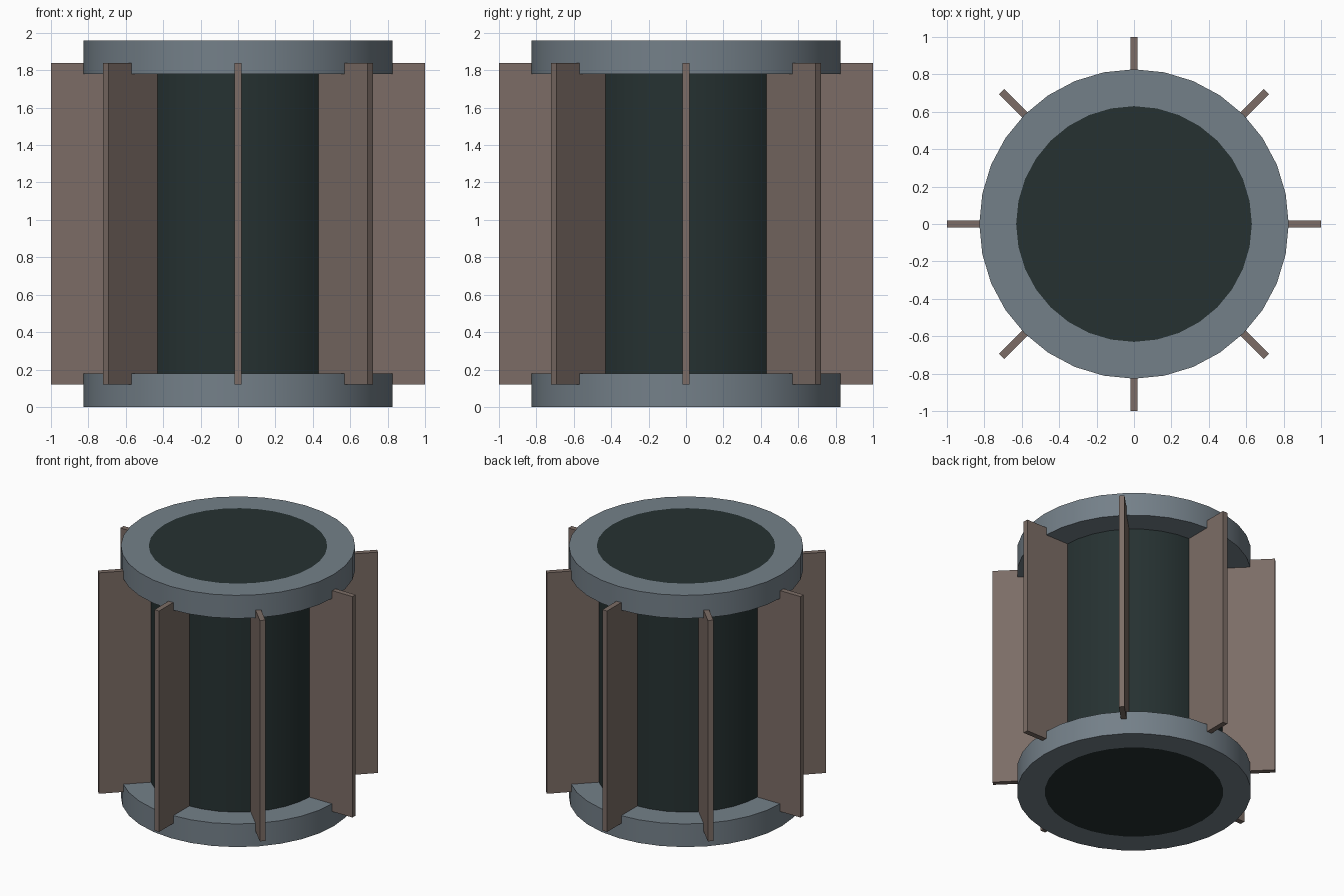
import bpy
import math
from mathutils import Matrix

if "Cube" in bpy.data.objects:
    bpy.data.objects.remove(bpy.data.objects["Cube"], do_unlink=True)

SIDES = 32
HEIGHT = 1.96
CORE_R, COLLAR_R, COLLAR_H = 0.63, 0.827, 0.18
FIN_IN, FIN_OUT, FIN_T = 0.6, 1.0, 0.04
FIN_LOW, FIN_HIGH = 0.12, 1.84


def material(name, rgb):
    mat = bpy.data.materials.new(name)
    mat.use_nodes = True
    colour = (*rgb, 1.0)
    mat.diffuse_color = colour
    mat.node_tree.nodes["Principled BSDF"].inputs["Base Color"].default_value = colour
    return mat


def ring(name, inner, outer, z0, z1, mat):
    """Closed ring with a rectangular section."""
    section = [(inner, z0), (outer, z0), (outer, z1), (inner, z1)]
    verts, faces = [], []
    for i in range(SIDES):
        a = math.tau * i / SIDES
        verts += [(r * math.cos(a), r * math.sin(a), z) for r, z in section]
        j = (i + 1) % SIDES
        for k in range(4):
            n = (k + 1) % 4
            faces.append((i * 4 + k, j * 4 + k, j * 4 + n, i * 4 + n))
    mesh = bpy.data.meshes.new(name)
    mesh.from_pydata(verts, [], faces)
    obj = bpy.data.objects.new(name, mesh)
    bpy.context.collection.objects.link(obj)
    mesh.materials.append(mat)
    smooth(obj)


def smooth(obj):
    bpy.ops.object.select_all(action="DESELECT")
    obj.select_set(True)
    bpy.context.view_layer.objects.active = obj
    bpy.ops.object.shade_smooth_by_angle(angle=math.radians(30))


dark = material("dark core", (0.019, 0.031, 0.031))
steel = material("blue grey metal", (0.175, 0.216, 0.25))
brown = material("brown grey fins", (0.2, 0.152, 0.132))

# Central drum
bpy.ops.mesh.primitive_cylinder_add(vertices=SIDES, radius=CORE_R, depth=HEIGHT,
                                    location=(0, 0, HEIGHT / 2))
core = bpy.context.object
core.name = "core"
core.data.materials.append(dark)
# Align the drum's corners with the collars
core.data.transform(Matrix.Rotation(math.pi / 2, 4, "Z"))
smooth(core)

# End collars
ring("bottom_collar", CORE_R, COLLAR_R, 0, COLLAR_H, steel)
ring("top_collar", CORE_R, COLLAR_R, HEIGHT - COLLAR_H, HEIGHT, steel)

# Radial fins
for i in range(8):
    bpy.ops.mesh.primitive_cube_add(size=1)
    fin = bpy.context.object
    fin.name = f"fin_{i + 1}"
    size = (FIN_OUT - FIN_IN, FIN_T, FIN_HIGH - FIN_LOW)
    centre = ((FIN_OUT + FIN_IN) / 2, 0, (FIN_HIGH + FIN_LOW) / 2)
    fin.data.transform(Matrix.Translation(centre) @ Matrix.Diagonal((*size, 1)))
    fin.rotation_euler.z = math.tau * i / 8
    fin.data.materials.append(brown)
